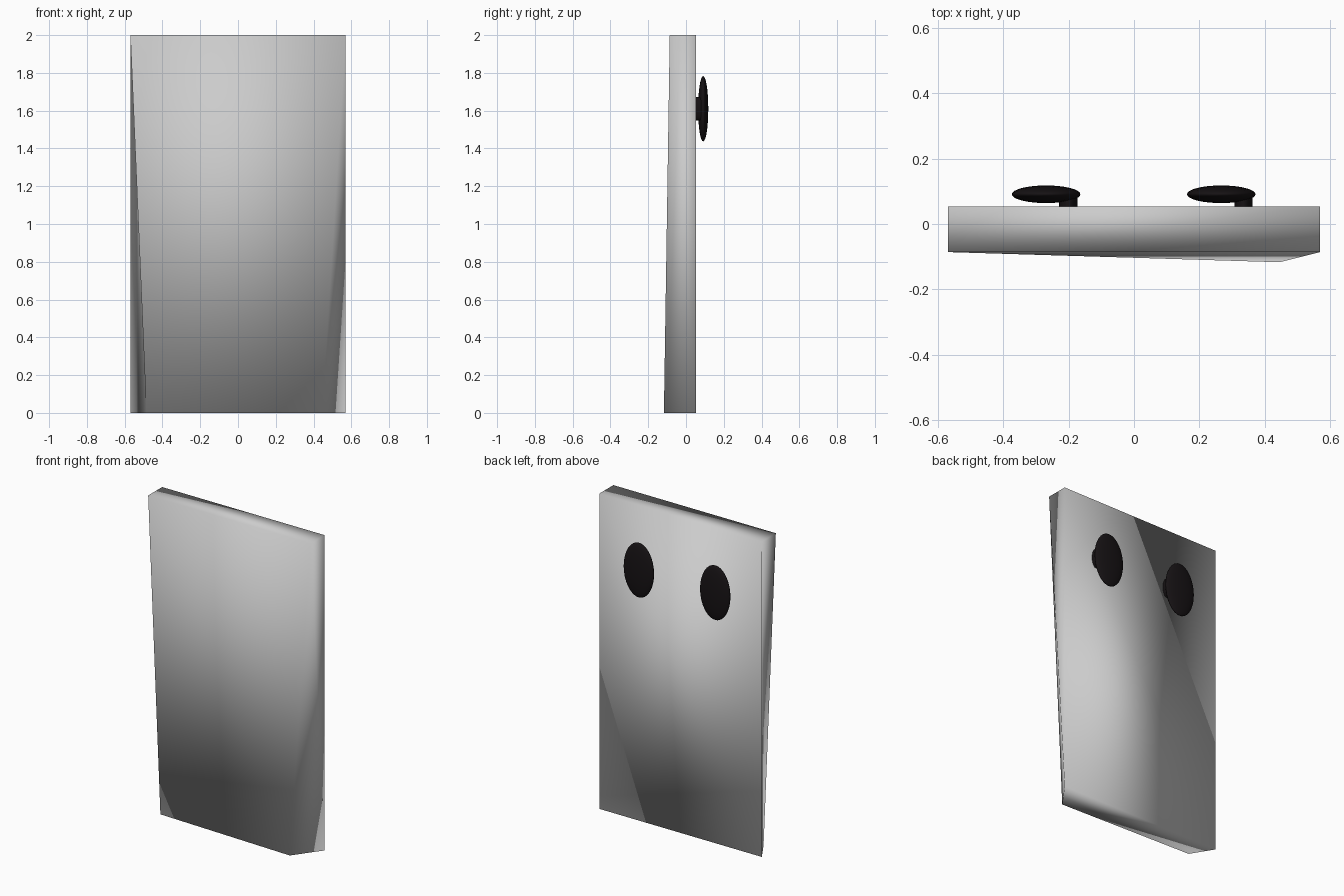
import bpy, bmesh, math

if "Cube" in bpy.data.objects:
    bpy.data.objects.remove(bpy.data.objects["Cube"])

black = bpy.data.materials.new("black")
black.diffuse_color = (0.008, 0.006, 0.007, 1)
black.use_nodes = True
black.node_tree.nodes["Principled BSDF"].inputs["Base Color"].default_value = black.diffuse_color

# Slab: a box whose front lower corners are pulled inward and forward
bm = bmesh.new()
bmesh.ops.create_cube(bm, size=1)
for v in bm.verts:
    right, back, top = v.co.x > 0, v.co.y > 0, v.co.z > 0
    v.co.x = 0.57 if right else -0.57
    v.co.y = 0.054 if back else -0.086
    v.co.z = 2 if top else 0
    if not back and not top:
        v.co.x, v.co.y = (0.445, -0.117) if right else (-0.485, -0.085)
for f in bm.faces:
    f.smooth = True
mesh = bpy.data.meshes.new("panel")
bm.to_mesh(mesh)
bm.free()
panel = bpy.data.objects.new("panel", mesh)
bpy.context.collection.objects.link(panel)


def finish(name):
    ob = bpy.context.object
    ob.name = name
    ob.data.materials.append(black)
    bpy.ops.object.shade_smooth_by_angle(angle=math.radians(40))
    return ob


# Two eye-like oval knobs on the back, each on a short off-centre stem
for side, x in (("left", -0.269), ("right", 0.267)):
    bpy.ops.mesh.primitive_uv_sphere_add(segments=32, ring_count=16, radius=1,
                                         location=(x, 0.091, 1.61))
    bpy.context.object.scale = (0.105, 0.027, 0.173)
    finish(side + "_knob")
    bpy.ops.mesh.primitive_cylinder_add(vertices=24, radius=1, depth=0.036,
                                        location=(x + 0.068, 0.07, 1.61),
                                        rotation=(math.pi / 2, 0, 0))
    bpy.context.object.scale = (0.028, 0.062, 1)
    finish(side + "_knob_stem")
